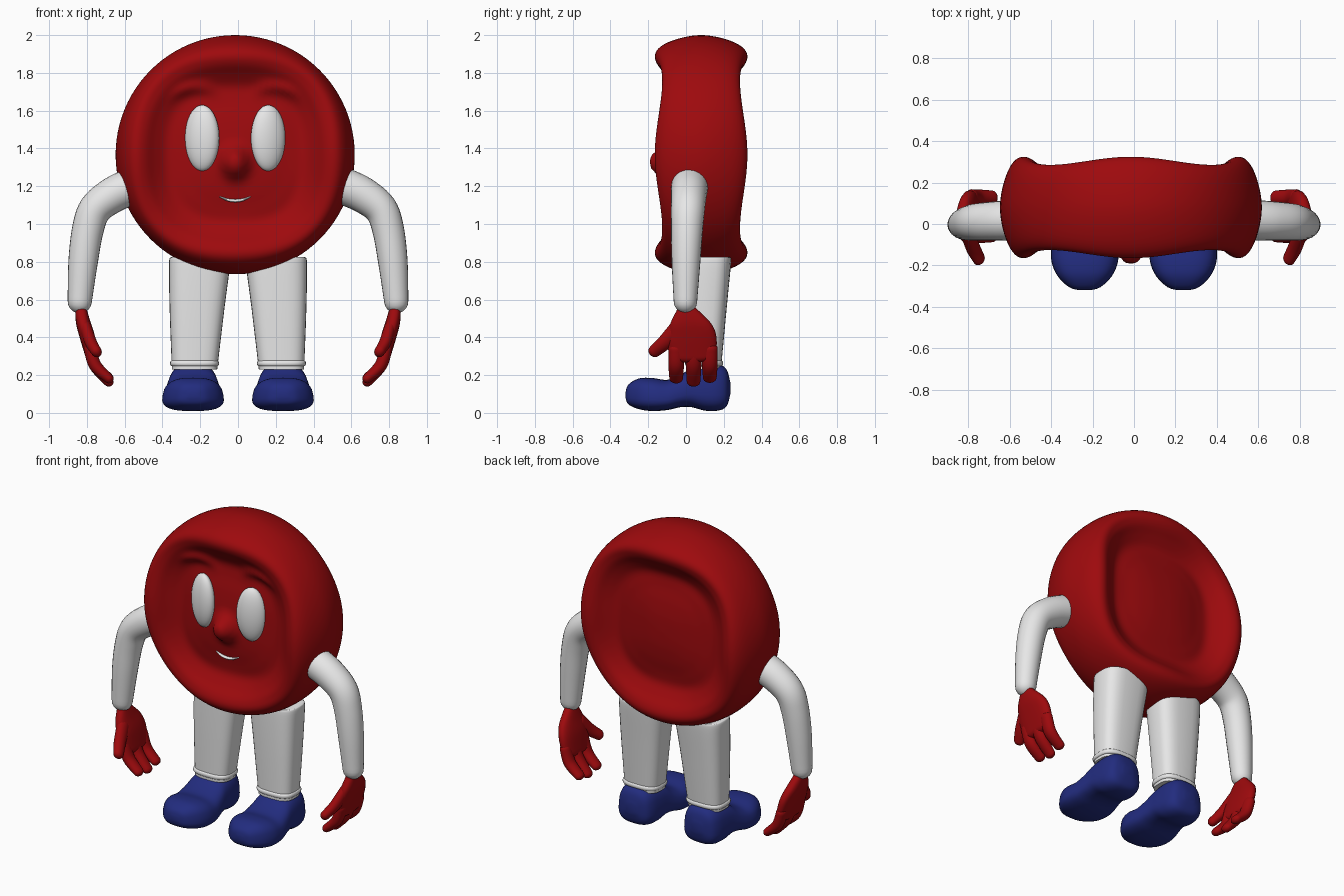
import bpy, bmesh, math
from mathutils import Vector

cube = bpy.data.objects.get("Cube")
if cube:
    bpy.data.objects.remove(cube, do_unlink=True)


def material(name, rgb):
    m = bpy.data.materials.new(name)
    m.use_nodes = True
    m.diffuse_color = (*rgb, 1)
    bsdf = next(n for n in m.node_tree.nodes if n.type == 'BSDF_PRINCIPLED')
    bsdf.inputs["Base Color"].default_value = (*rgb, 1)
    return m


RED = material("red", (0.34, 0.003, 0.004))
WHITE = material("white", (0.8, 0.8, 0.8))
BLUE = material("blue", (0.016, 0.025, 0.21))


def finish(bm, name, mat):
    bmesh.ops.recalc_face_normals(bm, faces=bm.faces)
    mesh = bpy.data.meshes.new(name)
    bm.to_mesh(mesh)
    bm.free()
    mesh.materials.append(mat)
    ob = bpy.data.objects.new(name, mesh)
    bpy.context.collection.objects.link(ob)
    bpy.ops.object.select_all(action='DESELECT')
    ob.select_set(True)
    bpy.context.view_layer.objects.active = ob
    bpy.ops.object.shade_smooth_by_angle(angle=math.radians(50))


def loft(name, rings, mat):
    """Skin a list of closed rings and cap both ends."""
    bm = bmesh.new()
    loops = [[bm.verts.new(p) for p in ring] for ring in rings]
    n = len(loops[0])
    for a, b in zip(loops, loops[1:]):
        for i in range(n):
            j = (i + 1) % n
            bm.faces.new((a[i], a[j], b[j], b[i]))
    bm.faces.new(loops[0])
    bm.faces.new(loops[-1])
    finish(bm, name, mat)


def smooth_path(keys, steps=6):
    """Catmull-Rom interpolation of equal-length tuples."""
    pts = [keys[0]] + list(keys) + [keys[-1]]
    out = []
    for p, a, b, q in zip(pts, pts[1:], pts[2:], pts[3:]):
        for s in range(steps):
            t = s / steps
            out.append(tuple(
                0.5 * (2 * B + (C - A) * t + (2 * A - 5 * B + 4 * C - D) * t * t
                       + (3 * B - A - 3 * C + D) * t ** 3)
                for A, B, C, D in zip(p, a, b, q)))
    return out + [tuple(keys[-1])]


def oval(power, n=32):
    """Unit superellipse points."""
    pts = []
    for i in range(n):
        c, s = math.cos(math.tau * i / n), math.sin(math.tau * i / n)
        pts.append((math.copysign(abs(c) ** (2 / power), c),
                    math.copysign(abs(s) ** (2 / power), s)))
    return pts


def tube(name, keys, mat, side=1, power=2):
    """Round-ended tube; keys are (x, y, z, radius along y, other radius)."""
    path = smooth_path(keys)
    pos = [Vector((p[0] * side, p[1], p[2])) for p in path]
    stations = []
    for i, p in enumerate(path):
        t = (pos[min(i + 1, len(pos) - 1)] - pos[max(i - 1, 0)]).normalized()
        stations.append((pos[i], t, p[3], p[4]))

    def cap(st, sign):
        c, t, ry, rn = st
        return [(c + t * sign * min(ry, rn) * math.sin(a), t,
                 ry * math.cos(a), rn * math.cos(a))
                for a in (0.35, 0.7, 1.05, 1.3, 1.48)]

    stations = cap(stations[0], -1)[::-1] + stations + cap(stations[-1], 1)
    rings = []
    for c, t, ry, rn in stations:
        u = (Vector((0, 1, 0)) - t * t.y).normalized()
        n = t.cross(u)
        rings.append([c + u * ry * a + n * rn * b for a, b in oval(power, 24)])
    loft(name, rings, mat)


# Body: thick disc with a softly dished, squarish hollow on both faces
CX, CY, CZ = -0.015, 0.08, 1.367
half = [(0.004, 0.185), (0.1, 0.182), (0.2, 0.17), (0.29, 0.153), (0.36, 0.15),
        (0.42, 0.185), (0.475, 0.23), (0.52, 0.245), (0.56, 0.228),
        (0.595, 0.175), (0.622, 0.09)]
profile = smooth_path([(r, -d) for r, d in half] + [(0.633, 0)]
                      + [(r, d) for r, d in reversed(half)], 4)
rings = []
for r, d in profile:
    ring = []
    for i in range(96):
        a = math.tau * i / 96
        diag = (1 - math.cos(4 * a)) / 2
        inner = max(0, 1 - (r / 0.633) ** 6)
        rr = r * (1 + 0.09 * diag * inner)
        rim = min(1, max(0, (r - 0.3) / 0.2))
        y = CY + d * (1 - 0.16 * diag * rim)
        x, z = rr * math.cos(a), CZ + rr * math.sin(a)
        # Raised brows and nose on the front
        if d < 0 and r < 0.5:
            bz = 1.72 - 2 * (abs(x) - 0.2) ** 2
            y -= 0.025 * math.exp(-((z - bz) / 0.035) ** 2
                                  - ((abs(x) - 0.22) / 0.11) ** 4)
            y -= 0.086 * math.exp(-((x / 0.07) ** 2
                                    + ((z - 1.325) / 0.078) ** 2) ** 1.5)
        ring.append((CX + x, y, z))
    rings.append(ring)
loft("body", rings, RED)

# Eyes: flat ellipsoids turned slightly outward
for label, s in (("right", -1), ("left", 1)):
    bm = bmesh.new()
    bmesh.ops.create_uvsphere(bm, u_segments=32, v_segments=20, radius=1)
    for v in bm.verts:
        x, y, z = v.co
        v.co = (CX + s * 0.175 + 0.091 * x,
                -0.088 + 0.054 * y + 0.018 * s * x, 1.455 + 0.175 * z)
    finish(bm, label + "_eye", WHITE)

# Mouth
tube("mouth", [(CX + x, y, z, ry, rz) for x, y, z, ry, rz in (
    (-0.08, -0.083, 1.144, 0.008, 0.003), (-0.04, -0.088, 1.128, 0.012, 0.007),
    (0, -0.09, 1.123, 0.012, 0.008), (0.04, -0.088, 1.128, 0.012, 0.007),
    (0.08, -0.083, 1.144, 0.008, 0.003))], WHITE)


def leg_ring(z, cx, hx, y0, y1, side):
    cy, hy = (y0 + y1) / 2, (y1 - y0) / 2
    return [(side * (cx + hx * a), cy + hy * b, z) for a, b in oval(3)]


# Limbs, built once per side
for label, s in (("right", -1), ("left", 1)):
    legs = smooth_path([(0.23, 0.23, 0.12, 0.005, 0.185),
                        (0.55, 0.217, 0.145, 0.0, 0.215),
                        (0.79, 0.203, 0.162, 0.0, 0.238),
                        (0.825, 0.2, 0.155, 0.005, 0.235)])
    loft(label + "_leg", [leg_ring(*k, s) for k in legs], WHITE)

    # Cuff ring around the ankle
    cuff = []
    for i in range(9):
        a = math.pi * (i / 8 - 0.5)
        g = 0.01 * math.cos(a)
        cuff.append(leg_ring(0.262 + 0.015 * math.sin(a), 0.23, 0.12 + g,
                             0.005 - g, 0.187 + g, s))
    loft(label + "_cuff", cuff, WHITE)

    # Shoe sections from toe to heel: y, sole, top, half width
    shoe = smooth_path([
        (-0.32, 0.08, 0.11, 0.025), (-0.305, 0.045, 0.15, 0.075),
        (-0.25, 0.02, 0.182, 0.13), (-0.18, 0.01, 0.185, 0.158),
        (-0.1, 0.015, 0.175, 0.158), (-0.03, 0.03, 0.2, 0.147),
        (0.03, 0.03, 0.24, 0.137), (0.1, 0.012, 0.26, 0.132),
        (0.17, 0.012, 0.258, 0.122), (0.215, 0.035, 0.23, 0.095),
        (0.235, 0.1, 0.16, 0.035)], 4)
    loft(label + "_shoe",
         [[(s * (0.238 + w * a * (1 - 0.1 * b)), y,
            (lo + hi) / 2 + (hi - lo) / 2 * b)
           for a, b in oval(2.9)] for y, lo, hi, w in shoe], BLUE)

    tube(label + "_arm", [(0.56, 0.02, 1.2, 0.098, 0.098),
                          (0.66, 0.015, 1.155, 0.095, 0.095),
                          (0.755, 0.01, 1.08, 0.09, 0.088),
                          (0.795, 0.005, 0.97, 0.084, 0.084),
                          (0.82, 0, 0.8, 0.076, 0.078),
                          (0.838, -0.003, 0.59, 0.062, 0.064)], WHITE, s)

    # Hand: flat palm, three fingers and a thumb
    tube(label + "_palm", [(0.832, 0, 0.55, 0.05, 0.03),
                           (0.82, 0.012, 0.48, 0.1, 0.038),
                           (0.797, 0.03, 0.4, 0.13, 0.04),
                           (0.773, 0.035, 0.3, 0.124, 0.034)], RED, s, 2.5)
    for finger, y, tip in (("front", -0.052, 0.182), ("middle", 0.04, 0.165),
                           ("back", 0.126, 0.185)):
        tube(f"{label}_{finger}_finger", [(0.785, y, 0.34, 0.042, 0.032),
                                          (0.755, y, 0.25, 0.041, 0.033),
                                          (0.685, y, tip, 0.036, 0.026)], RED, s)
    tube(label + "_thumb", [(0.805, -0.04, 0.45, 0.048, 0.032),
                            (0.78, -0.11, 0.375, 0.041, 0.032),
                            (0.75, -0.168, 0.325, 0.034, 0.028)], RED, s)
